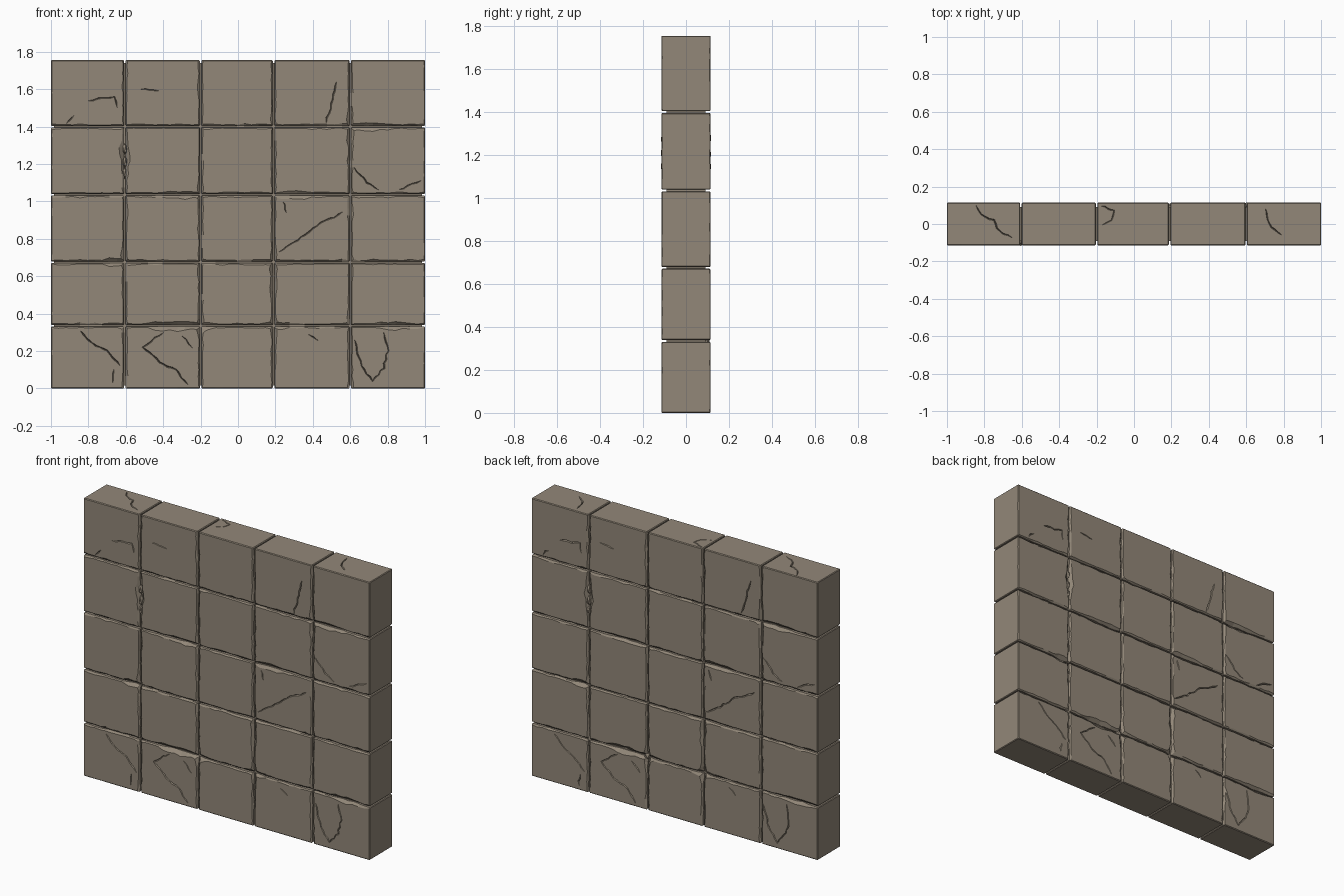
import bpy, bmesh, math, random
from mathutils import Vector, Matrix, noise

random.seed(4)
if "Cube" in bpy.data.objects:
    bpy.data.objects.remove(bpy.data.objects["Cube"], do_unlink=True)

COLUMNS = [-1, -0.605, -0.2, 0.19, 0.6, 1]
ROWS = [0, 0.335, 0.675, 1.035, 1.4, 1.755]
HALF = 0.115
TOP = ROWS[-1]
GAP = 0.004

# Stone material
stone = bpy.data.materials.new("warm grey stone")
stone.use_nodes = True
COLOUR = (0.29, 0.245, 0.19, 1)
stone.diffuse_color = COLOUR
shader = stone.node_tree.nodes["Principled BSDF"]
shader.inputs["Base Color"].default_value = COLOUR
shader.inputs["Roughness"].default_value = 0.9


def finish(name, bm):
    bmesh.ops.recalc_face_normals(bm, faces=bm.faces)
    mesh = bpy.data.meshes.new(name)
    bm.to_mesh(mesh)
    bm.free()
    mesh.materials.append(stone)
    obj = bpy.data.objects.new(name, mesh)
    bpy.context.collection.objects.link(obj)
    return obj


def box(bm, low, high):
    low, high = Vector(low), Vector(high)
    matrix = Matrix.Translation((low + high) / 2) @ Matrix.Diagonal((*(high - low), 1))
    bmesh.ops.create_cube(bm, size=1, matrix=matrix)


# Worn spots on the joints: x, z, radius, depth
CHIPS = [(-0.6, 1.24, 0.1, 0.022), (-0.65, 0.69, 0.06, 0.022),
         (-0.36, 0.34, 0.12, 0.022), (0.3, 1.04, 0.1, 0.014),
         (0.7, 1.39, 0.14, 0.014), (0.19, 0.6, 0.12, 0.012),
         (0.85, 0.35, 0.1, 0.014), (-0.2, 0.33, 0.06, 0.016),
         (-0.3, 1.03, 0.12, 0.014), (0.2, 0.33, 0.05, 0.018)]


def wear(x, z):
    amount = 0.001 + 0.008 * random.random() ** 2
    for cx, cz, radius, depth in CHIPS:
        near = 1 - math.hypot(x - cx, z - cz) / radius
        if near > 0:
            amount += depth * near ** 0.5 * random.uniform(0.4, 1)
    return amount


def block(name, x0, x1, z0, z1):
    # Joint faces step back, outer faces stay flush
    low = Vector((x0 + GAP * (x0 > -1), -HALF, z0 + GAP * (z0 > 0)))
    high = Vector((x1 - GAP * (x1 < 1), HALF, z1 - GAP * (z1 < TOP)))
    bm = bmesh.new()
    box(bm, low, high)
    bmesh.ops.subdivide_edges(bm, edges=bm.edges[:], cuts=9, use_grid_fill=True)
    rim = [e for e in bm.edges if e.calc_face_angle(0) > 1]
    bmesh.ops.bevel(bm, geom=rim, offset=0.004, segments=1, affect='EDGES')
    # Irregular chamfers: slide each rim vertex within its own plane
    for v in bm.verts:
        co = v.co.copy()
        side = -1 if co.y < 0 else 1
        amount = wear(-side * co.x, co.z)
        flat_face = abs(abs(co.y) - HALF) < 1e-5
        for axis in (0, 2):
            for edge, sign, limit in ((low, 1, low), (high, -1, high)):
                outer = abs(edge[axis] - (-1, 0, 0)[axis]) < 1e-5 or \
                    abs(edge[axis] - (1, 0, TOP)[axis]) < 1e-5
                scale = 0.12 if outer else 1
                distance = abs(co[axis] - edge[axis])
                if flat_face and distance < 0.006:
                    v.co[axis] += sign * amount * scale
                elif distance < 1e-5 and 0 < HALF - abs(co.y) < 0.006:
                    v.co.y -= side * amount * scale
    bmesh.ops.dissolve_limit(bm, angle_limit=0.01, verts=bm.verts[:], edges=bm.edges[:])
    return finish(name, bm)


blocks = []
for r in range(5):
    for c in range(5):
        blocks.append(block(f"stone_block_{r + 1}_{c + 1}",
                            COLUMNS[c], COLUMNS[c + 1], ROWS[r], ROWS[r + 1]))

# Recessed mortar core behind the joints
bm = bmesh.new()
box(bm, (-0.985, -0.09, 0.015), (0.985, 0.09, TOP - 0.015))
finish("mortar_core", bm)

# Crack paths on the broad faces, as x and z
FACE_CRACKS = [
    [(-0.8, 1.54), (-0.72, 1.55), (-0.66, 1.56), (-0.65, 1.5)],
    [(-0.92, 1.42), (-0.88, 1.46)],
    [(-0.52, 1.6), (-0.42, 1.59)],
    [(0.47, 1.42), (0.5, 1.52), (0.53, 1.64)],
    [(0.22, 0.73), (0.32, 0.79), (0.42, 0.87), (0.56, 0.94)],
    [(-0.84, 0.31), (-0.78, 0.24), (-0.7, 0.2), (-0.63, 0.12)],
    [(-0.67, 0.03), (-0.66, 0.1)],
    [(-0.4, 0.3), (-0.51, 0.22), (-0.42, 0.14), (-0.33, 0.1), (-0.27, 0.02)],
    [(-0.3, 0.28), (-0.24, 0.22)],
    [(0.62, 0.26), (0.66, 0.12), (0.72, 0.04), (0.78, 0.11), (0.8, 0.2), (0.78, 0.3)],
    [(0.62, 1.18), (0.69, 1.1), (0.75, 1.06)],
    [(0.86, 1.06), (0.98, 1.11)],
    [(0.38, 0.29), (0.43, 0.26)],
    [(0.24, 1.0), (0.26, 0.94)],
]
# Crack paths on the top, as x and y
TOP_CRACKS = [
    [(-0.85, 0.1), (-0.82, 0.05), (-0.75, 0.02), (-0.72, -0.04), (-0.65, -0.07)],
    [(0.7, 0.08), (0.72, 0.0), (0.79, -0.06)],
    [(-0.18, 0.1), (-0.11, 0.07), (-0.12, 0.02), (-0.17, -0.01)],
]


def crack(bm, path, place):
    # Jagged V-shaped wedge that tapers at both ends
    points = []
    for a, b in zip(path, path[1:]):
        a, b = Vector(a), Vector(b)
        steps = max(2, round((b - a).length / 0.025))
        points += [a.lerp(b, i / steps) for i in range(steps)]
    points.append(Vector(path[-1]))
    rings = []
    for i, p in enumerate(points):
        along = points[min(i + 1, len(points) - 1)] - points[max(i - 1, 0)]
        across = Vector((-along.y, along.x)).normalized()
        taper = 0.3 if i in (0, len(points) - 1) else random.uniform(0.7, 1.2)
        p = p + across * random.uniform(-0.005, 0.005)
        half = across * 0.005 * taper
        rings.append([bm.verts.new(place(p + half, 0.003)),
                      bm.verts.new(place(p - half, 0.003)),
                      bm.verts.new(place(p, -0.009 * taper))])
    for a, b in zip(rings, rings[1:]):
        for k in range(3):
            n = (k + 1) % 3
            bm.faces.new((a[k], a[n], b[n], b[k]))
    bm.faces.new(rings[0])
    bm.faces.new(rings[-1])


bm = bmesh.new()
for path in FACE_CRACKS:
    for side in (-1, 1):
        crack(bm, path, lambda p, h, s=side: (-s * p.x, s * (HALF + h), p.y))
for path in TOP_CRACKS:
    crack(bm, path, lambda p, h: (p.x, p.y, TOP + h))
cutter = finish("crack_cutter", bm)
cutter.hide_render = True

# Carve the cracks, then drop the cutter
for obj in blocks:
    cut = obj.modifiers.new("cracks", 'BOOLEAN')
    cut.operation, cut.solver, cut.object = 'DIFFERENCE', 'EXACT', cutter
    cut.use_self = True
bpy.context.view_layer.update()
graph = bpy.context.evaluated_depsgraph_get()
carved = [bpy.data.meshes.new_from_object(o.evaluated_get(graph)) for o in blocks]
for obj, mesh in zip(blocks, carved):
    obj.modifiers.clear()
    obj.data = mesh
bpy.data.objects.remove(cutter, do_unlink=True)


def shard(name, location, size):
    bm = bmesh.new()
    bmesh.ops.create_icosphere(bm, subdivisions=1, radius=1)
    for v in bm.verts:
        v.co = Vector(location) + v.co * random.uniform(0.8, 1) * Vector(size)
    return finish(name, bm)


# Loose shards in the worn upright joint, on both faces
for side, label in ((-1, "front"), (1, "back")):
    for i, z in enumerate((1.15, 1.21, 1.28)):
        shard(f"joint_shard_{label}_{i + 1}", (-side * -0.605, side * 0.1, z),
              (0.014, 0.021, 0.035))

# Plugs at two joint crossings on the back
for i, x in enumerate((0.6, 0.2)):
    shard(f"back_joint_plug_{i + 1}", (x, 0.095, ROWS[1]), (0.025, 0.018, 0.025))
